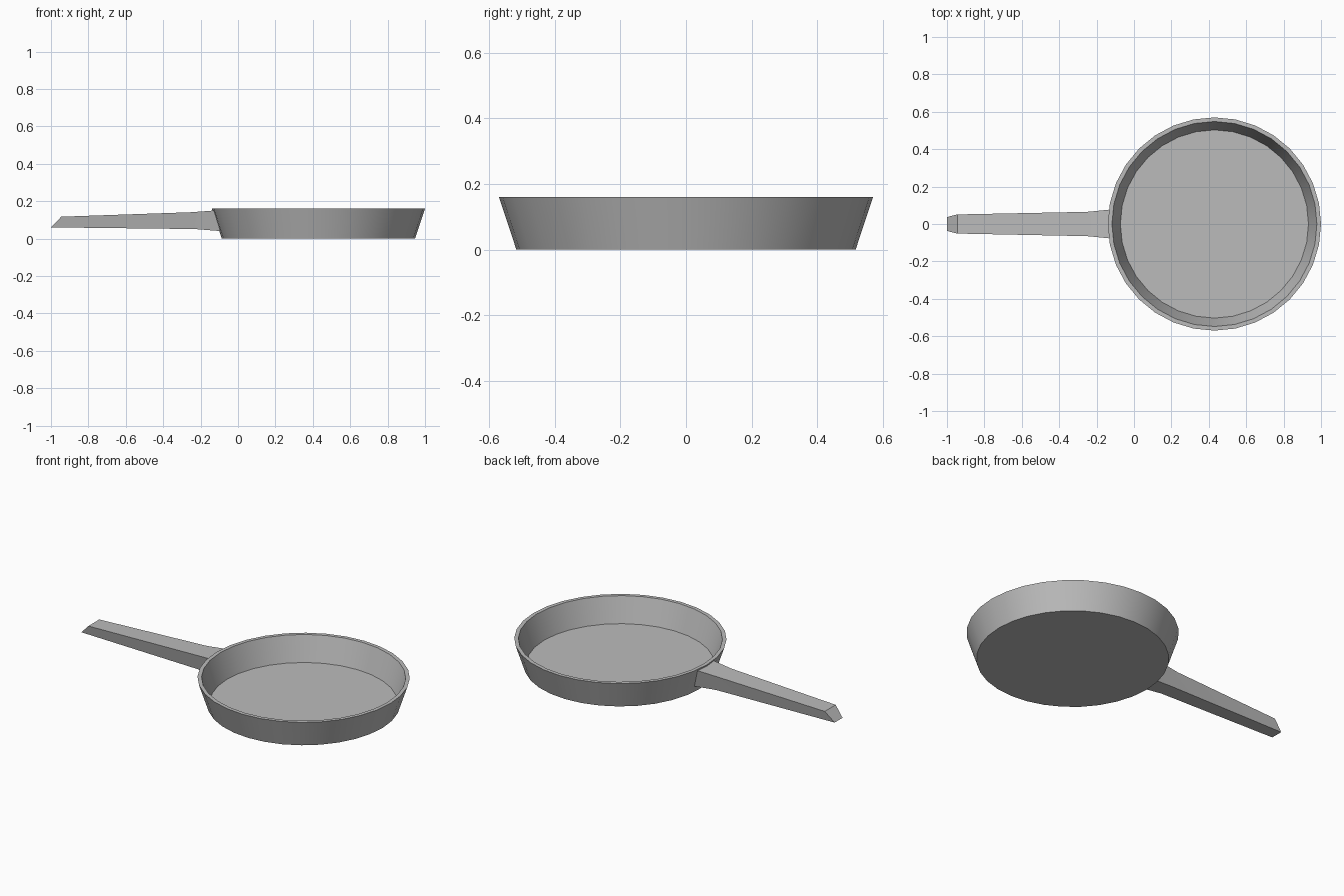
import bpy, bmesh, math

cube = bpy.data.objects.get("Cube")
if cube:
    bpy.data.objects.remove(cube)

SIDES = 32
CENTRE_X = 0.43

metal = bpy.data.materials.new("grey_metal")
metal.use_nodes = True
grey = (0.5, 0.5, 0.5, 1)
metal.diffuse_color = grey
metal.node_tree.nodes["Principled BSDF"].inputs["Base Color"].default_value = grey


def finish(bm, name):
    bmesh.ops.recalc_face_normals(bm, faces=bm.faces[:])
    mesh = bpy.data.meshes.new(name)
    bm.to_mesh(mesh)
    bm.free()
    mesh.materials.append(metal)
    obj = bpy.data.objects.new(name, mesh)
    bpy.context.collection.objects.link(obj)
    bpy.ops.object.select_all(action="DESELECT")
    obj.select_set(True)
    bpy.context.view_layer.objects.active = obj
    bpy.ops.object.shade_smooth_by_angle(angle=math.radians(20))
    return obj


def loft(name, rings):
    """Join matching rings of points with quads and cap both ends."""
    bm = bmesh.new()
    loops = [[bm.verts.new(p) for p in ring] for ring in rings]
    for a, b in zip(loops, loops[1:]):
        for i in range(len(a)):
            j = (i + 1) % len(a)
            bm.faces.new((a[i], a[j], b[j], b[i]))
    bm.faces.new(loops[0])
    bm.faces.new(loops[-1])
    return finish(bm, name)


def circle(radius, z):
    steps = [2 * math.pi * i / SIDES for i in range(SIDES)]
    return [(CENTRE_X + radius * math.cos(t), radius * math.sin(t), z) for t in steps]


# Pan: underside, outer wall, rim, inner wall and floor
pan_profile = [(0.517, 0), (0.57, 0.16), (0.548, 0.16), (0.503, 0.015)]
loft("pan", [circle(r, z) for r, z in pan_profile])


# Handle: tapered sections, each given as
# top x, top z, top half-width, bottom x, bottom z, bottom half-width
def section(tx, tz, tw, bx, bz, bw):
    return [(tx, -tw, tz), (tx, tw, tz), (bx, bw, bz), (bx, -bw, bz)]


loft("handle", [
    section(-0.945, 0.117, 0.051, -1.0, 0.06, 0.037),
    section(-0.25, 0.141, 0.065, -0.23, 0.051, 0.047),
    section(-0.128, 0.15, 0.077, -0.092, 0.04, 0.057),
])
